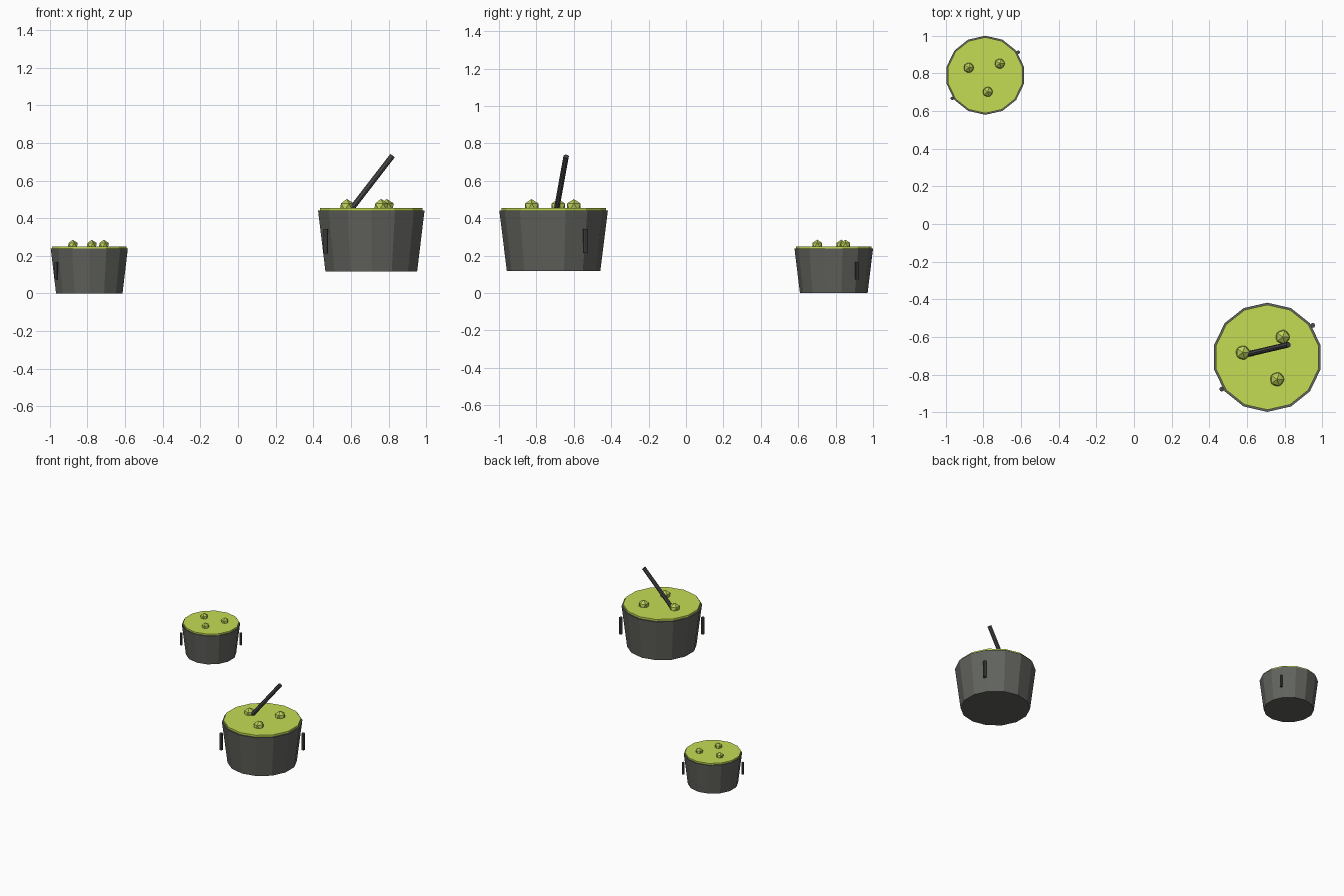
import bpy
from math import cos, sin, radians
from mathutils import Vector

if "Cube" in bpy.data.objects:
    bpy.data.objects.remove(bpy.data.objects["Cube"])


def material(name, rgb):
    m = bpy.data.materials.new(name)
    m.diffuse_color = (*rgb, 1)
    m.use_nodes = True
    m.node_tree.nodes["Principled BSDF"].inputs["Base Color"].default_value = m.diffuse_color
    return m


IRON = material("iron", (0.12, 0.125, 0.11))
DARK = material("dark_iron", (0.07, 0.07, 0.07))
BREW = material("brew", (0.55, 0.72, 0.09))
FROTH = material("froth", (0.50, 0.62, 0.10))


def finish(name, mat):
    ob = bpy.context.object
    ob.name = name
    ob.data.materials.append(mat)
    return ob


def drum(name, mat, x, y, z0, z1, r0, r1, sides):
    """Upright cylinder or taper between two heights."""
    bpy.ops.mesh.primitive_cone_add(vertices=sides, radius1=r0, radius2=r1,
                                    depth=z1 - z0, location=(x, y, (z0 + z1) / 2))
    return finish(name, mat)


def rod(name, mat, a, b, r, sides=8):
    """Straight rod between two points."""
    a, b = Vector(a), Vector(b)
    d = b - a
    bpy.ops.mesh.primitive_cylinder_add(vertices=sides, radius=r, depth=d.length,
                                        location=(a + b) / 2,
                                        rotation=d.to_track_quat('Z', 'Y').to_euler())
    return finish(name, mat)


def cauldron(tag, x, y, z0, z_rim, z_brew, r_base, r_rim, r_brew,
             grip_r, grip_z, grip_w, bubbles, bubble_r):
    # tapered pot and the disc of liquid standing just above its rim
    drum(tag + "_pot", IRON, x, y, z0, z_rim, r_base, r_rim, 14)
    drum(tag + "_liquid", BREW, x, y, z_rim - 0.01, z_brew, r_brew, r_brew, 14)
    # upright grips on opposite sides
    for side, deg in (("right", 35), ("left", 215)):
        hx, hy = x + grip_r * cos(radians(deg)), y + grip_r * sin(radians(deg))
        drum(f"{tag}_grip_{side}", DARK, hx, hy, *grip_z, grip_w, grip_w, 8)
    # half-sunk bubbles
    for i, (bx, by) in enumerate(bubbles, 1):
        bpy.ops.mesh.primitive_ico_sphere_add(subdivisions=1, radius=bubble_r,
                                              location=(x + bx, y + by, z_brew + 0.005))
        finish(f"{tag}_bubble_{i}", FROTH)


cauldron("large", 0.708, -0.708, 0.118, 0.44, 0.455, 0.25, 0.29, 0.279,
         0.295, (0.213, 0.343), 0.013,
         [(-0.13, 0.025), (0.082, 0.108), (0.052, -0.117)], 0.042)
cauldron("small", -0.79, 0.79, 0.0, 0.238, 0.25, 0.181, 0.21, 0.202,
         0.214, (0.072, 0.166), 0.0095,
         [(-0.088, 0.04), (0.077, 0.062), (0.013, -0.088)], 0.03)

# stirring stick leaning out of the large pot
rod("stirring_stick", DARK, (0.58, -0.697, 0.42), (0.82, -0.641, 0.731), 0.015)
